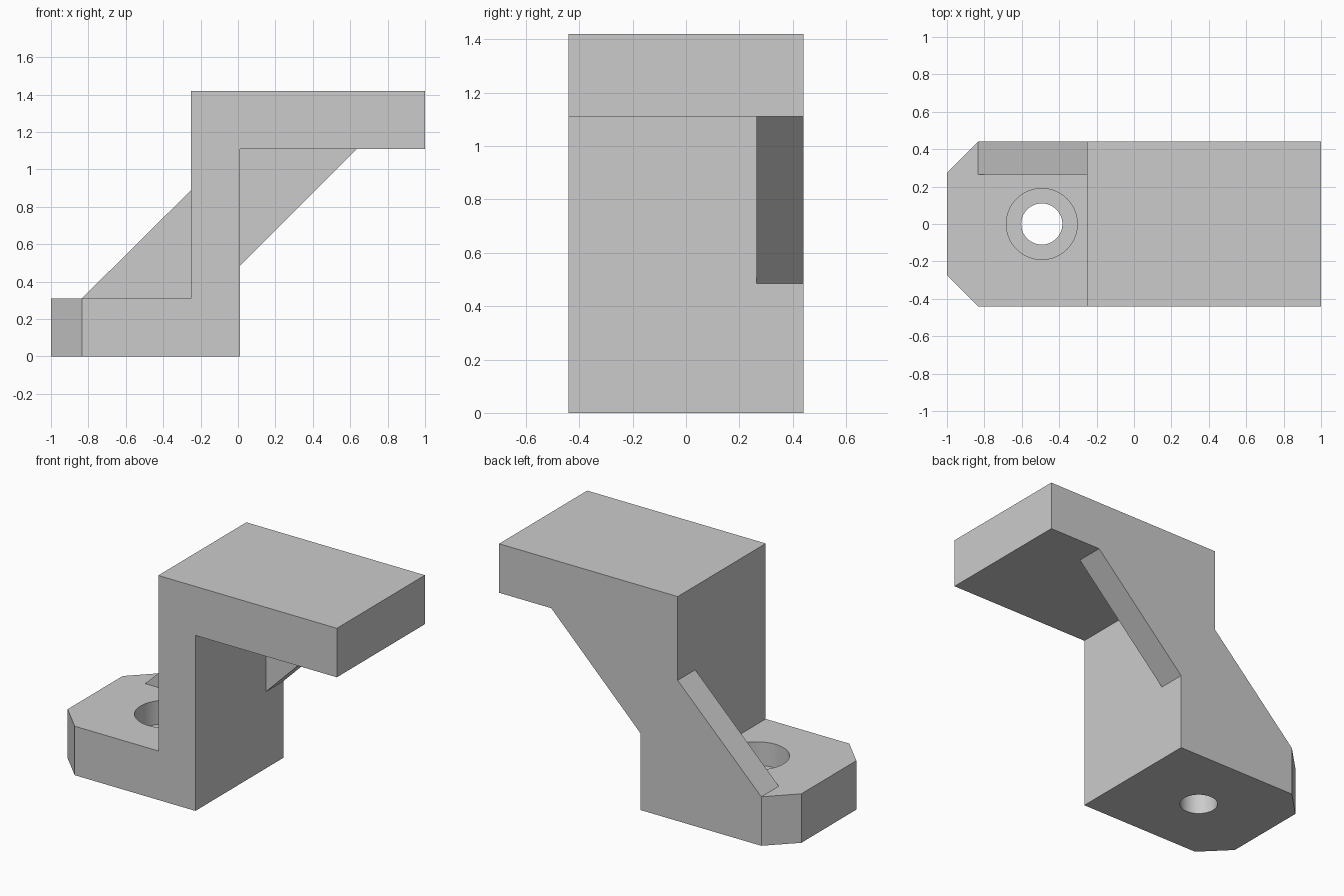
import bpy
import bmesh

cube = bpy.data.objects.get("Cube")
if cube:
    bpy.data.objects.remove(cube, do_unlink=True)

grey = bpy.data.materials.new("light_grey")
grey.use_nodes = True
colour = (0.6, 0.6, 0.6, 1)
grey.diffuse_color = colour
grey.node_tree.nodes["Principled BSDF"].inputs["Base Color"].default_value = colour

HALF = 0.44       # half width
BASE = 0.31       # foot thickness
ARM = 1.11        # underside of the arm
TOP = 1.42
BACK, FRONT = -0.25, 0.01   # faces of the upright


def finish(name, bm):
    bmesh.ops.recalc_face_normals(bm, faces=bm.faces)
    mesh = bpy.data.meshes.new(name)
    bm.to_mesh(mesh)
    bm.free()
    mesh.materials.append(grey)
    obj = bpy.data.objects.new(name, mesh)
    bpy.context.collection.objects.link(obj)
    return obj


def extrude_profile(profile, y0, y1):
    """Extrude an x-z outline from y0 to y1."""
    bm = bmesh.new()
    face = bm.faces.new([bm.verts.new((x, y0, z)) for x, z in profile])
    out = bmesh.ops.extrude_face_region(bm, geom=[face])
    verts = [v for v in out["geom"] if isinstance(v, bmesh.types.BMVert)]
    bmesh.ops.translate(bm, verts=verts, vec=(0, y1 - y0, 0))
    return bm


def cylinder(name, radius, z0, z1):
    bm = bmesh.new()
    bmesh.ops.create_cone(bm, cap_ends=True, segments=64, radius1=radius,
                          radius2=radius, depth=z1 - z0)
    bmesh.ops.translate(bm, verts=bm.verts, vec=(-0.493, 0, (z0 + z1) / 2))
    return finish(name, bm)


def combine(target, tool, operation):
    mod = target.modifiers.new(tool.name, "BOOLEAN")
    mod.operation = operation
    mod.solver = "EXACT"
    mod.object = tool
    bpy.context.view_layer.objects.active = target
    bpy.ops.object.modifier_apply(modifier=mod.name)
    bpy.data.objects.remove(tool, do_unlink=True)


# Stepped body with chamfered foot corners
bm = extrude_profile([(-1, 0), (FRONT, 0), (FRONT, ARM), (1, ARM), (1, TOP),
                      (BACK, TOP), (BACK, BASE), (-1, BASE)], -HALF, HALF)
corners = [e for e in bm.edges if all(v.co.x < -0.99 for v in e.verts)
           and abs(e.verts[0].co.z - e.verts[1].co.z) > 0.1]
bmesh.ops.bevel(bm, geom=corners, offset=0.165, segments=1, affect="EDGES")
bracket = finish("stepped_bracket", bm)

# Diagonal rib running along one side, through the upright
rib = finish("side_rib", extrude_profile(
    [(-0.835, BASE), (FRONT, BASE), (FRONT, 0.485), (0.635, ARM),
     (BACK, ARM), (BACK, 0.89)], 0.265, HALF))
combine(bracket, rib, "UNION")

# Counterbored bolt hole
combine(bracket, cylinder("bolt_hole", 0.11, -0.1, 0.5), "DIFFERENCE")
combine(bracket, cylinder("counterbore", 0.19, 0.16, 0.5), "DIFFERENCE")

# Flat faces with a smooth hole wall
bpy.ops.object.select_all(action="DESELECT")
bracket.select_set(True)
bpy.context.view_layer.objects.active = bracket
bpy.ops.object.shade_smooth_by_angle(angle=0.5)
